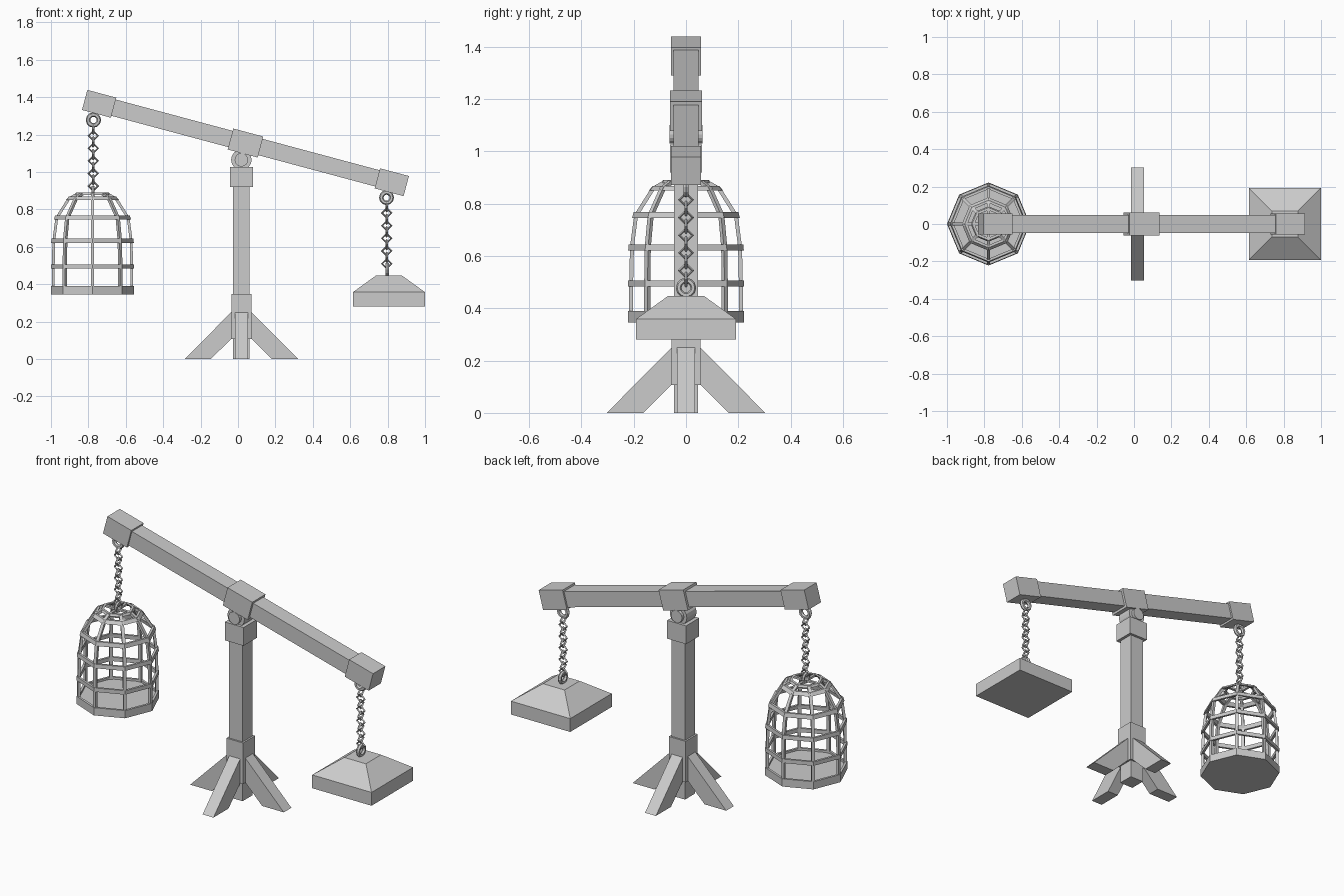
import bpy, bmesh
from math import sin, cos, pi, radians
from mathutils import Vector, Matrix

if "Cube" in bpy.data.objects:
    bpy.data.objects.remove(bpy.data.objects["Cube"])

POST_X = 0.018
TILT = radians(15)
BEAM = Vector((0.04, 0, 1.155))
CAGE_X, WEIGHT_X = -0.778, 0.807


def mesh_object(name, verts, faces):
    me = bpy.data.meshes.new(name)
    me.from_pydata([tuple(v) for v in verts], [], faces)
    bm = bmesh.new()
    bm.from_mesh(me)
    bmesh.ops.recalc_face_normals(bm, faces=bm.faces)
    bm.to_mesh(me)
    bm.free()
    ob = bpy.data.objects.new(name, me)
    bpy.context.collection.objects.link(ob)
    return ob


def box(name, size, loc, tilt=0):
    bpy.ops.mesh.primitive_cube_add(size=1, location=loc)
    ob = bpy.context.object
    ob.name = name
    ob.scale = size
    ob.rotation_euler = (0, tilt, 0)
    return ob


def torus(name, loc, major, minor, segs, sides, turn=0):
    # ring standing upright; turn = rotation about the vertical
    bpy.ops.mesh.primitive_torus_add(location=loc, rotation=(pi / 2, 0, turn),
                                     major_radius=major, minor_radius=minor,
                                     major_segments=segs, minor_segments=sides)
    bpy.context.object.name = name


def lathe(name, profile, n, loc, closed=False, start=0.0):
    # revolve (radius, z) points; closed loops make bands, open ones get caps
    verts, faces, m = [], [], len(profile)
    for i in range(n):
        a = start + 2 * pi * i / n
        verts += [(loc[0] + r * cos(a), loc[1] + r * sin(a), z) for r, z in profile]
    for i in range(n):
        j = (i + 1) % n
        for k in range(m if closed else m - 1):
            l = (k + 1) % m
            faces.append((i * m + k, j * m + k, j * m + l, i * m + l))
    if not closed:
        faces.append([i * m for i in range(n)])
        faces.append([i * m + m - 1 for i in range(n)])
    return mesh_object(name, verts, faces)


def chain(name, x, top, bottom, count):
    for i in range(count):
        z = top + (bottom - top) * i / (count - 1)
        torus(f"{name}_link", (x, 0, z), 0.025, 0.006, 4, 4, pi / 2 * ((i + 1) % 2))


# post with collars
box("post", (0.088, 0.092, 1.0), (POST_X, 0, 0.5))
box("post_base_collar", (0.108, 0.112, 0.24), (POST_X, 0, 0.227))
box("post_top_collar", (0.122, 0.122, 0.107), (POST_X, 0, 0.973))

# four slanted feet
foot = [(0.04, 0.265), (0.303, 0), (0.163, 0), (0.04, 0.122)]
for i in range(4):
    rot = Matrix.Rotation(pi / 2 * i, 3, 'Z')
    verts = [rot @ Vector((r, s * 0.035, z)) + Vector((POST_X, 0, 0))
             for s in (-1, 1) for r, z in foot]
    sides = [(k, (k + 1) % 4, (k + 1) % 4 + 4, k + 4) for k in range(4)]
    mesh_object("foot", verts, [(0, 1, 2, 3), (4, 5, 6, 7)] + sides)

# pivot axle
for name, rad, length in (("pivot_barrel", 0.055, 0.09), ("pivot_pin", 0.036, 0.125)):
    bpy.ops.mesh.primitive_cylinder_add(vertices=16, radius=rad, depth=length,
                                        location=(POST_X, 0, 1.065),
                                        rotation=(pi / 2, 0, 0))
    bpy.context.object.name = name

# tilted beam with end caps and middle sleeve
along = Vector((cos(TILT), 0, -sin(TILT)))
box("beam", (1.74, 0.094, 0.09), BEAM, TILT)
box("beam_sleeve", (0.166, 0.122, 0.116), BEAM, TILT)
for s in (-1, 1):
    box("beam_end_cap", (0.16, 0.114, 0.111), BEAM + along * s * 0.81, TILT)

# rings and chains
torus("cage_beam_ring", (-0.773, 0, 1.278), 0.029, 0.012, 12, 6)
torus("weight_beam_ring", (0.794, 0, 0.863), 0.028, 0.012, 12, 6)
torus("weight_ring", (0.797, 0, 0.478), 0.028, 0.011, 12, 6, pi / 2)
torus("cage_ring", (-0.775, 0, 0.895), 0.024, 0.009, 12, 6, pi / 2)
chain("cage_chain", -0.774, 1.228, 0.925, 10)
chain("weight_chain", 0.795, 0.815, 0.51, 10)

# weight block with sloping top
r2 = 2 ** 0.5
lathe("weight", [(0.192 * r2, 0.28), (0.192 * r2, 0.358), (0.07 * r2, 0.446)],
      4, (WEIGHT_X, 0), start=pi / 4)

# cage floor and horizontal octagonal bands
lathe("cage_floor", [(0.216, 0.345), (0.216, 0.378)], 8, (CAGE_X, 0))
for rb, rt, z0, z1 in ((0.222, 0.222, 0.345, 0.39), (0.222, 0.222, 0.483, 0.506),
                       (0.221, 0.219, 0.621, 0.644), (0.206, 0.2, 0.745, 0.768),
                       (0.142, 0.127, 0.85, 0.868), (0.095, 0.088, 0.878, 0.89)):
    t = 0.014
    lathe("cage_band", [(rb, z0), (rt, z1), (rt - t, z1), (rb - t, z0)],
          8, (CAGE_X, 0), closed=True)

# curved cage ribs
path = [Vector(p) for p in ((0.217, 0.36), (0.217, 0.5), (0.214, 0.635),
                            (0.198, 0.757), (0.132, 0.862), (0.085, 0.889))]
for i in range(8):
    rot = Matrix.Rotation(pi / 4 * i, 3, 'Z')
    verts, faces = [], []
    for k, p in enumerate(path):
        d = (path[min(k + 1, 5)] - path[max(k - 1, 0)]).normalized()
        q = p + Vector((-d.y, d.x)) * 0.015
        for (r, z), y in ((p, -0.009), (p, 0.009), (q, 0.009), (q, -0.009)):
            verts.append(rot @ Vector((r, y, z)) + Vector((CAGE_X, 0, 0)))
        if k:
            b = 4 * k
            faces += [(b - 4 + c, b - 4 + (c + 1) % 4, b + (c + 1) % 4, b + c)
                      for c in range(4)]
    e = len(verts) - 4
    mesh_object("cage_rib", verts, faces + [(0, 1, 2, 3), (e, e + 1, e + 2, e + 3)])

# crossbars holding the cage ring
box("cage_crossbar", (0.17, 0.014, 0.012), (CAGE_X, 0, 0.882))
box("cage_crossbar", (0.014, 0.17, 0.012), (CAGE_X, 0, 0.882))
